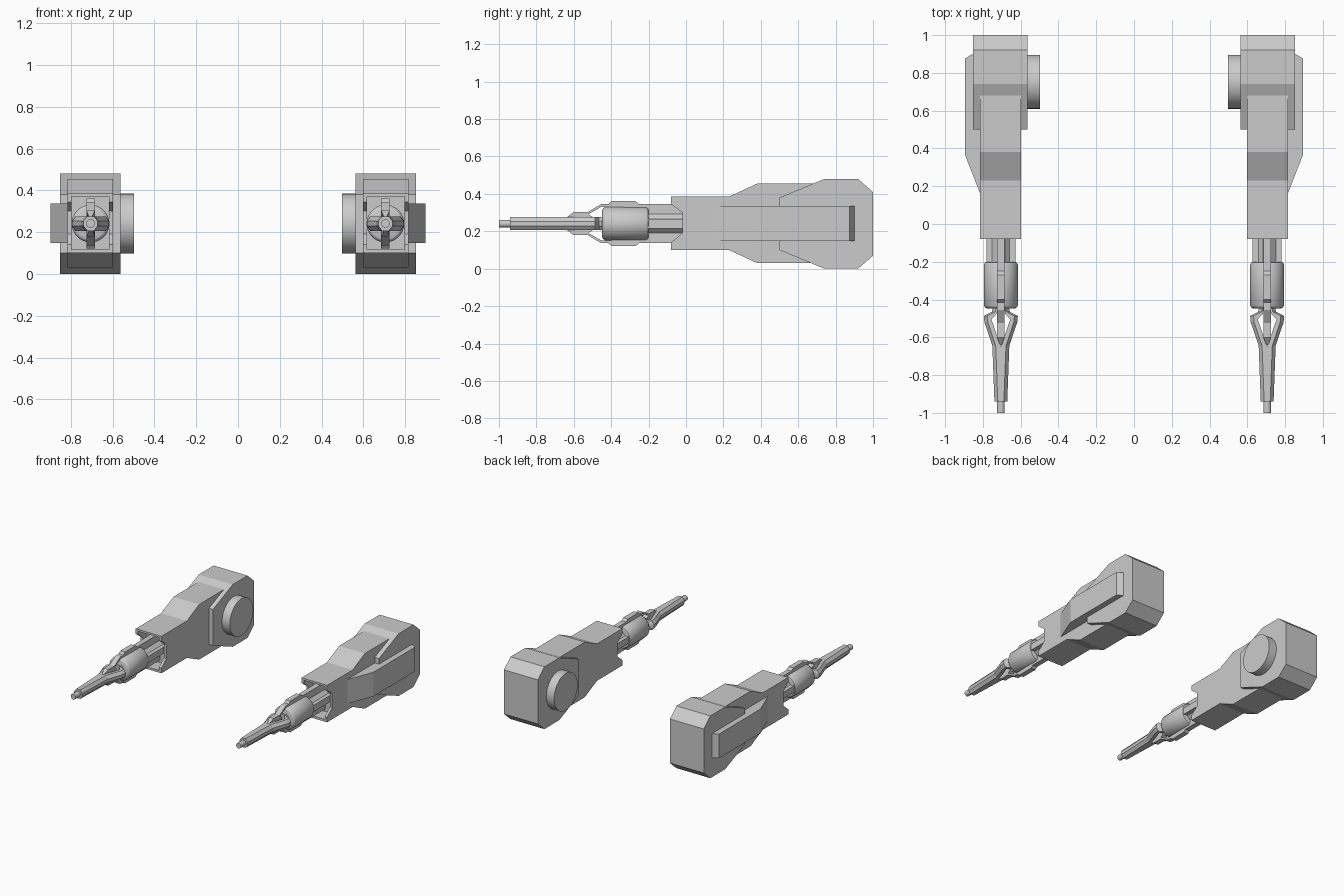
import bpy, bmesh, math

if "Cube" in bpy.data.objects:
    bpy.data.objects.remove(bpy.data.objects["Cube"])

CX, CZ = 0.705, 0.241      # axis of the right-hand arm


def finish(name, bm, smooth=False):
    bmesh.ops.recalc_face_normals(bm, faces=bm.faces)
    me = bpy.data.meshes.new(name)
    bm.to_mesh(me)
    bm.free()
    ob = bpy.data.objects.new(name, me)
    bpy.context.collection.objects.link(ob)
    if smooth:
        bpy.ops.object.select_all(action='DESELECT')
        ob.select_set(True)
        bpy.context.view_layer.objects.active = ob
        bpy.ops.object.shade_smooth_by_angle(angle=math.radians(35))
    return ob


def mirror(ob):
    ob.modifiers.new("mirror", 'MIRROR').use_mirror_merge = False
    return ob


def loft(name, rings, smooth=False):
    """Skin matching closed rings and cap both ends."""
    bm = bmesh.new()
    vs = [[bm.verts.new(p) for p in r] for r in rings]
    n = len(rings[0])
    for a, b in zip(vs, vs[1:]):
        for i in range(n):
            j = (i + 1) % n
            bm.faces.new((a[i], a[j], b[j], b[i]))
    bm.faces.new(vs[0])
    bm.faces.new(vs[-1])
    return finish(name, bm, smooth)


def side_profile(name, pts, x0, x1):
    return loft(name, [[(x, y, z) for y, z in pts] for x in (x0, x1)])


def lathe_y(name, prof, n, smooth=True):
    """Revolve (y, radius) points about the arm axis."""
    return loft(name, [[(CX + r * math.cos(2 * math.pi * (i + .5) / n), y,
                         CZ + r * math.sin(2 * math.pi * (i + .5) / n))
                        for i in range(n)] for y, r in prof], smooth)


def box(name, x, y, z):
    return side_profile(name, [(y[0], z[0]), (y[1], z[0]), (y[1], z[1]), (y[0], z[1])], *x)


# Rear shoulder block
mirror(side_profile("shoulder_block", [
    (1, .41), (.92, .48), (.74, .48), (.5, .38),
    (.5, .10), (.74, 0), (.92, 0), (1, .07)], .563, .852))

# Forearm housing with notched, hollow muzzle
housing = side_profile("forearm_housing", [
    (-.08, .385), (.23, .385), (.38, .455), (.8, .455),
    (.8, .03), (.38, .03), (.23, .10), (-.08, .10),
    (-.08, .14), (-.02, .19), (-.02, .30), (-.08, .345)], .597, .816)
cutter = box("muzzle_cutter", (.617, .797), (-.2, .03), (.117, .37))
mod = housing.modifiers.new("pocket", 'BOOLEAN')
mod.object, mod.operation, mod.solver = cutter, 'DIFFERENCE', 'EXACT'
bpy.context.view_layer.objects.active = housing
bpy.ops.object.modifier_apply(modifier=mod.name)
bpy.data.objects.remove(cutter)
mirror(housing)

# Outer side plate
plate = [(.80, .90), (.854, .90), (.896, .875), (.896, .37), (.816, .165), (.80, .165)]
mirror(loft("side_plate", [[(x, y, z) for x, y in plate] for z in (.149, .336)]))

# Round joint on the inner side
N = 40
mirror(loft("shoulder_joint", [[(x, .753 + .143 * math.cos(2 * math.pi * i / N),
                                 .241 + .143 * math.sin(2 * math.pi * i / N))
                                for i in range(N)] for x in (.497, .58)], True))

# Barrel with rounded ends, and the shaft through it
mirror(lathe_y("barrel", [(-.448, .072), (-.444, .082), (-.432, .09),
                          (-.215, .09), (-.204, .084), (-.2, .075)], 32))
mirror(lathe_y("shaft", [(-.46, .035), (-.3, .055), (.05, .055)], 8, False))
mirror(box("cross_rib", (CX - .077, CX + .077), (-.21, .04), (CZ - .025, CZ + .025)))

# Upper and lower rails clasping the barrel and joining the spear
rail = [(.04, .104), (-.25, .104), (-.27, .12), (-.40, .12), (-.415, .104),
        (-.455, .104), (-.525, .062), (-.60, .062), (-.64, .032), (-.64, 0),
        (-.50, 0), (-.50, .036), (-.522, .05), (-.452, .09), (-.21, .085),
        (-.21, 0), (.04, 0)]
for part, s in (("upper_rail", 1), ("lower_rail", -1)):
    mirror(loft(part, [[(CX + w * (.3 if y < -.61 else 1), y, CZ + s * z) for y, z in rail]
                       for w in (-.02, .02)]))

# Spear: two bevelled prongs meeting in a tapered blade
outer = [(.042, -.44), (.048, -.465), (.09, -.487), (.087, -.52), (.045, -.645), (.034, -.94)]
inner = [(0, -.94), (0, -.65), (.034, -.55), (.05, -.505), (.022, -.475), (.02, -.44)]
for part, s in (("spear_prong_outer", 1), ("spear_prong_inner", -1)):
    rings = []
    for z, inset in ((-.035, .018), (-.012, 0), (.012, 0), (.035, .018)):
        rings.append([(CX + s * (x - inset), y, CZ + z) for x, y in outer] +
                     [(CX + s * x, y, CZ + z) for x, y in inner])
    mirror(loft(part, rings))

# Spear tip rod
mirror(lathe_y("spear_tip", [(-1, .021), (-.92, .021)], 12))
